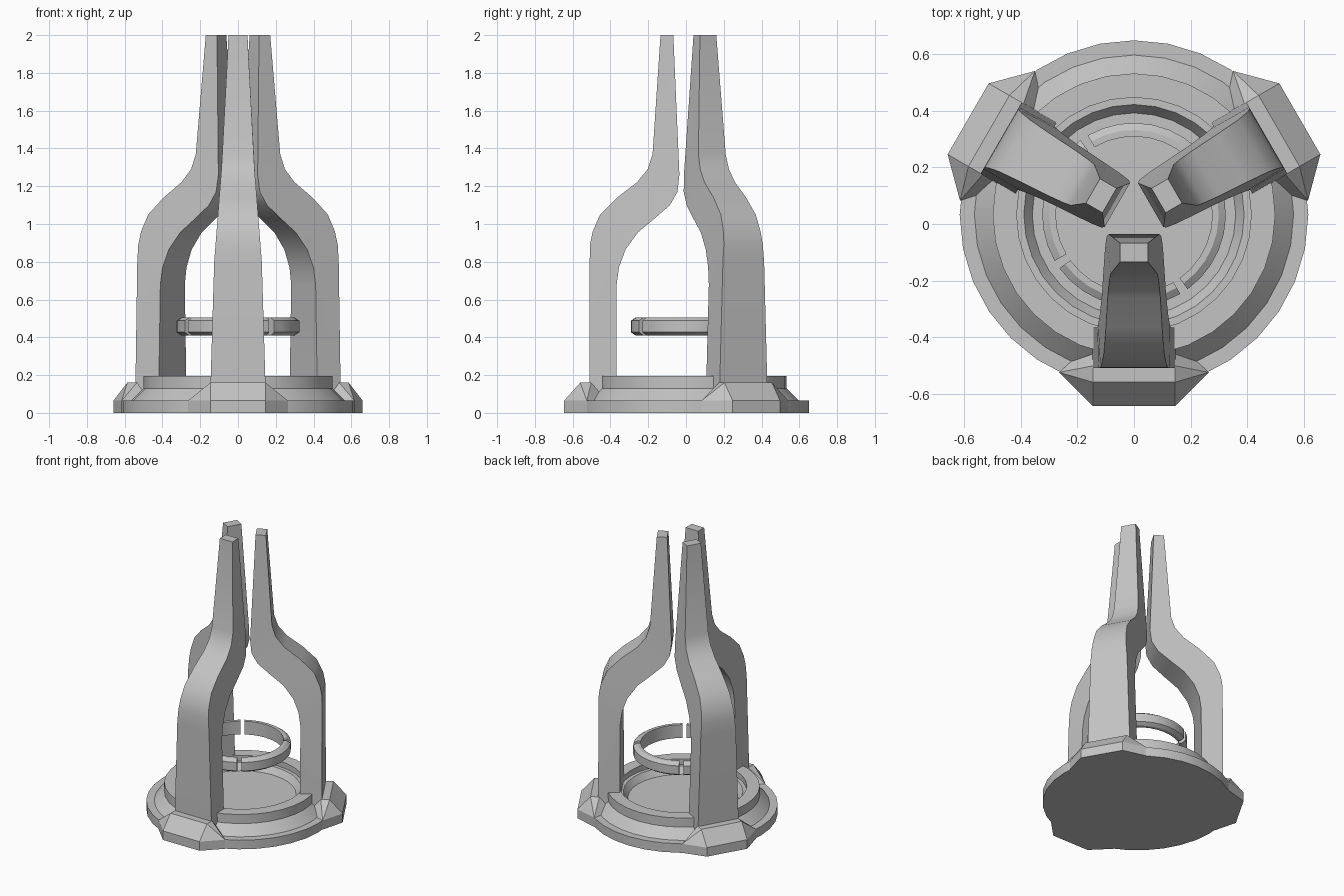
import bpy, bmesh, math
from mathutils import Matrix, Vector

if "Cube" in bpy.data.objects:
    bpy.data.objects.remove(bpy.data.objects["Cube"])

CENTRE = Vector((0, 0.033, 0))

grey = bpy.data.materials.new("plain grey")
grey.use_nodes = True
colour = (0.55, 0.55, 0.55, 1)
grey.diffuse_color = colour
grey.node_tree.nodes["Principled BSDF"].inputs["Base Color"].default_value = colour


def finish(bm, name, turn=0.0, smooth=25):
    """Turn a bmesh into a shaded object around the shared axis."""
    bmesh.ops.remove_doubles(bm, verts=bm.verts, dist=0.0005)
    bmesh.ops.recalc_face_normals(bm, faces=bm.faces)
    bm.transform(Matrix.Translation(CENTRE) @ Matrix.Rotation(turn, 4, "Z"))
    mesh = bpy.data.meshes.new(name)
    bm.to_mesh(mesh)
    bm.free()
    mesh.materials.append(grey)
    obj = bpy.data.objects.new(name, mesh)
    bpy.context.collection.objects.link(obj)
    bpy.ops.object.select_all(action="DESELECT")
    obj.select_set(True)
    bpy.context.view_layer.objects.active = obj
    bpy.ops.object.shade_smooth_by_angle(angle=math.radians(smooth))
    return obj


def skin(bm, loops, closed_loop=True, caps=False):
    """Bridge successive cross-sections with quads."""
    rows = [[bm.verts.new(p) for p in loop] for loop in loops]
    count = len(rows[0])
    for a, b in zip(rows, rows[1:]):
        for i in range(count if closed_loop else count - 1):
            j = (i + 1) % count
            bm.faces.new((a[i], a[j], b[j], b[i]))
    if caps:
        bm.faces.new(rows[0])
        bm.faces.new(rows[-1])


def sweep(profile, start, end, steps):
    """Cross-sections of an (r, z) profile swept about the axis."""
    angles = [start + (end - start) * i / steps for i in range(steps + 1)]
    return [[(r * math.cos(a), r * math.sin(a), z) for r, z in profile] for a in angles]


# Round base: rim, sloped shoulder, raised wall, ledge and sunken floor
base_profile = [(0, 0), (0.617, 0), (0.617, 0.065), (0.565, 0.065), (0.5, 0.13),
                (0.5, 0.195), (0.415, 0.195), (0.415, 0.155), (0.39, 0.155),
                (0.36, 0.11), (0, 0.11)]
bm = bmesh.new()
skin(bm, sweep(base_profile, 0, math.tau, 32), closed_loop=False)
bmesh.ops.dissolve_degenerate(bm, edges=bm.edges, dist=0.0005)
finish(bm, "base")

# Floating ring split into four segments
ring_profile = [(0.277, 0.41), (0.277, 0.505), (0.3, 0.505), (0.325, 0.488),
                (0.325, 0.427), (0.3, 0.41)]
gap = 0.047
for k in range(4):
    bm = bmesh.new()
    start = math.radians(33)
    skin(bm, sweep(ring_profile, start + gap, start + math.pi / 2 - gap, 8), caps=True)
    finish(bm, f"ring_segment_{k + 1}", k * math.pi / 2)


# Prongs: rectangular section, narrowing with height
def half_width(z):
    stops = [(0, 0.15), (0.8, 0.126), (1.3, 0.087), (2, 0.05)]
    for (z0, w0), (z1, w1) in zip(stops, stops[1:]):
        if z <= z1:
            return w0 + (w1 - w0) * (z - z0) / (z1 - z0)
    return stops[-1][1]


outer = [(0.543, 0.05), (0.543, 0.8), (0.541, 0.89), (0.527, 0.96), (0.488, 1.05),
         (0.398, 1.14), (0.293, 1.22), (0.236, 1.29), (0.21, 1.37), (0.168, 2)]
inner = [(0.4, 0.05), (0.4, 0.68), (0.388, 0.77), (0.353, 0.865), (0.288, 0.955),
         (0.198, 1.03), (0.118, 1.1), (0.078, 1.17), (0.068, 1.26), (0.1, 2)]

# Feet: wedge with a sloped toe and flared cheeks
toe, cheek, instep = (0.145, 0.678), (0.265, 0.558), (0.145, 0.45)

for side, degrees in (("front", -90), ("back_left", 30), ("back_right", 150)):
    turn = math.radians(degrees)

    bm = bmesh.new()
    loops = []
    for (ro, zo), (ri, zi) in zip(outer, inner):
        wo, wi = half_width(zo), half_width(zi)
        loops.append([(ro, -wo, zo), (ro, wo, zo), (ri, wi, zi), (ri, -wi, zi)])
    skin(bm, loops, caps=True)
    finish(bm, f"{side}_prong", turn)

    bm = bmesh.new()
    for s in (-1, 1):
        for w, r in (toe, cheek, instep):
            for z in (0, 0.065):
                bm.verts.new((r, s * w, z))
        for r in (0.535, 0.593):
            bm.verts.new((r, s * 0.145, 0.16))
    bmesh.ops.convex_hull(bm, input=bm.verts)
    bmesh.ops.dissolve_limit(bm, angle_limit=0.01, verts=bm.verts, edges=bm.edges)
    finish(bm, f"{side}_foot", turn, 10)
